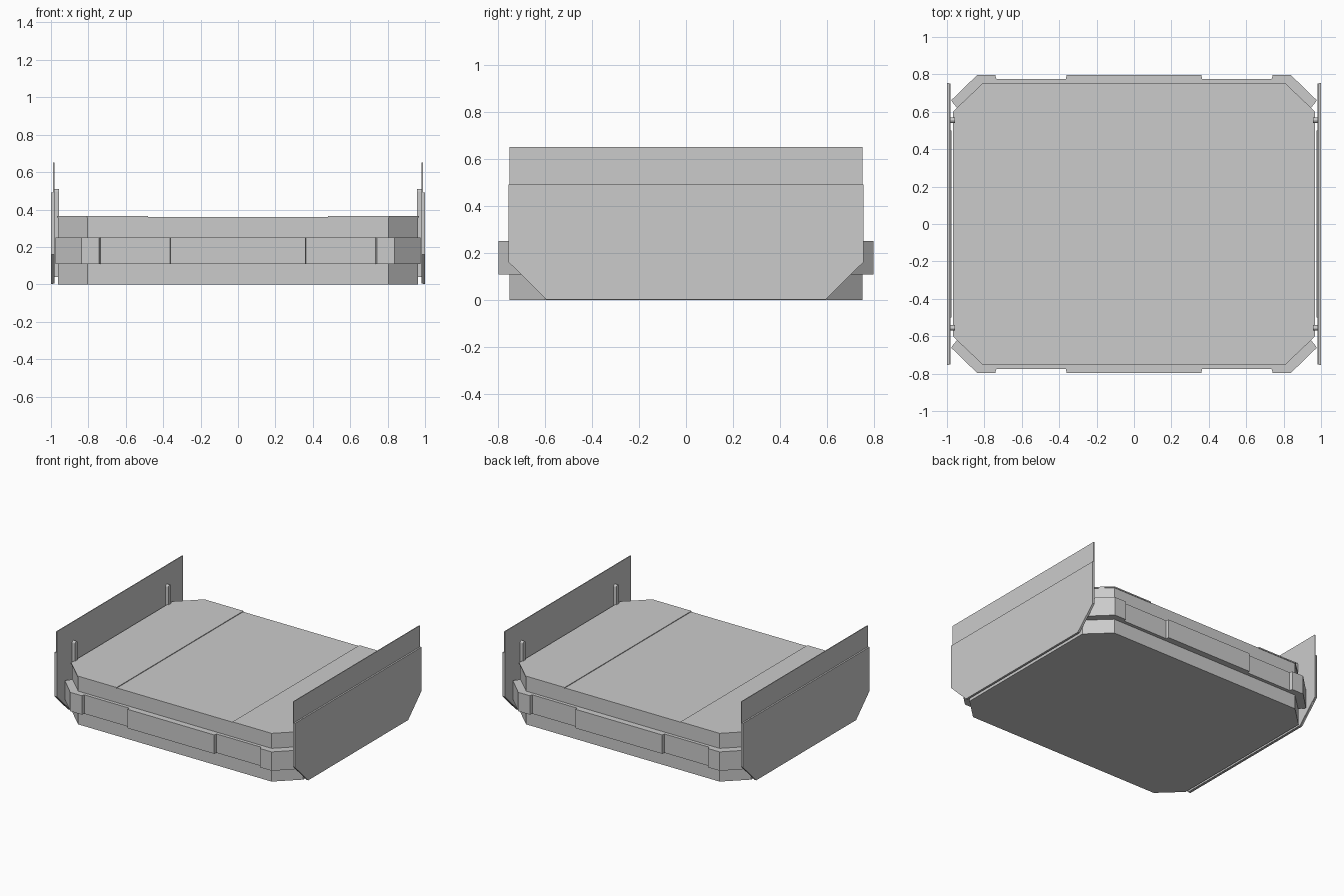
import bpy, bmesh, math

if "Cube" in bpy.data.objects:
    bpy.data.objects.remove(bpy.data.objects["Cube"])


def prism(name, pts, lo, hi, axis='Z'):
    """Extrude a closed outline: (x, y) along z, or (y, z) along x."""
    bm = bmesh.new()

    def place(p, d):
        return (p[0], p[1], d) if axis == 'Z' else (d, p[0], p[1])
    face = bm.faces.new([bm.verts.new(place(p, lo)) for p in pts])
    ext = bmesh.ops.extrude_face_region(bm, geom=[face])
    verts = [v for v in ext['geom'] if isinstance(v, bmesh.types.BMVert)]
    delta = (0, 0, hi - lo) if axis == 'Z' else (hi - lo, 0, 0)
    bmesh.ops.translate(bm, verts=verts, vec=delta)
    bmesh.ops.recalc_face_normals(bm, faces=bm.faces)
    mesh = bpy.data.meshes.new(name)
    bm.to_mesh(mesh)
    bm.free()
    ob = bpy.data.objects.new(name, mesh)
    bpy.context.collection.objects.link(ob)
    return ob


def mirrored(half):
    """Complete an outline given for positive first coordinate."""
    return half + [(-a, b) for a, b in reversed(half)]


def rect(a0, a1, b0, b1):
    return [(a0, b0), (a1, b0), (a1, b1), (a0, b1)]


# Chamfered main body
prism("body", mirrored([(0.805, -0.75), (0.963, -0.6), (0.963, 0.6), (0.805, 0.75)]), 0, 0.36)

# Bumper bands wrapping the front and back corners, with shallow recesses
band = [(0.36, 0.797), (0.364, 0.775), (0.736, 0.775), (0.742, 0.797), (0.838, 0.797),
        (0.977, 0.662), (0.968, 0.647), (0.943, 0.617), (0.80, 0.747)]
for label, s in (("back", 1), ("front", -1)):
    prism(label + "_bumper", [(x, s * y) for x, y in mirrored(band)], 0.108, 0.25)

# Rounded-top post outline, in (y, z)
post = [(-0.014, 0.04), (0.014, 0.04)]
post += [(0.014 * math.cos(math.pi * i / 6), 0.496 + 0.014 * math.sin(math.pi * i / 6)) for i in range(7)]

for label, s in (("right", 1), ("left", -1)):
    # Thin raised lid flap
    flap = [(0.482, -0.754), (0.807, -0.754), (0.967, -0.602),
            (0.967, 0.602), (0.807, 0.754), (0.482, 0.754)]
    prism(label + "_lid_flap", [(s * x, y) for x, y in flap], 0.356, 0.365)
    # Tall inner board and shorter outer board, both with clipped lower corners
    prism(label + "_inner_board", mirrored([(0.592, 0.004), (0.75, 0.16), (0.75, 0.65)]),
          s * 0.982, s * 0.988, 'X')
    prism(label + "_outer_board", mirrored([(0.594, 0.002), (0.753, 0.16), (0.753, 0.49)]),
          s * 0.988, s * 1.0, 'X')
    # Spacer between body and board
    prism(label + "_spacer", rect(-0.5, 0.5, 0.04, 0.3), s * 0.976, s * 0.983, 'X')
    # Guide posts
    for end, t in (("front", -1), ("back", 1)):
        prism(f"{label}_{end}_post", [(t * 0.555 + y, z) for y, z in post],
              s * 0.957, s * 0.983, 'X')
